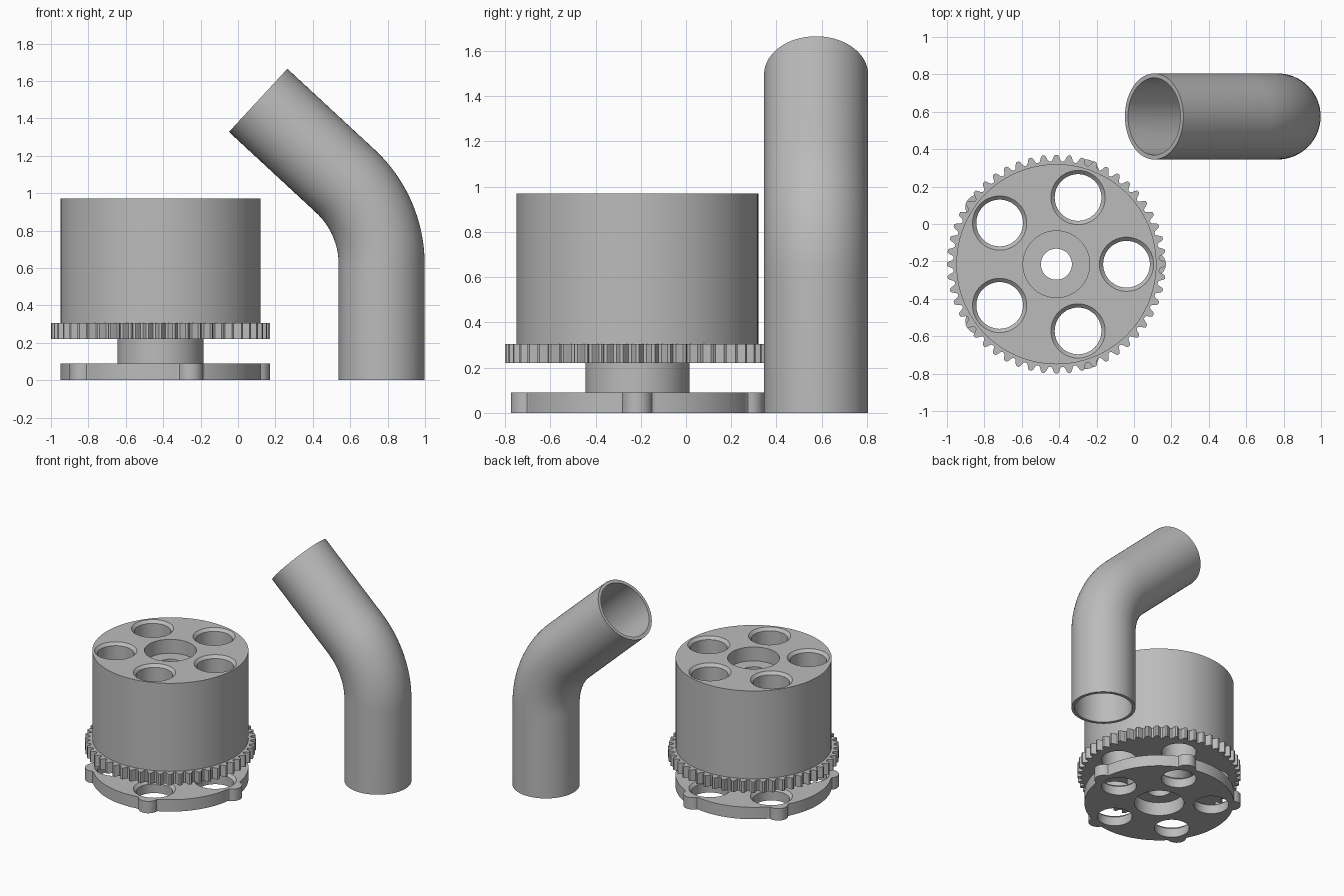
import bpy
import bmesh
from math import sin, cos, pi, sqrt, radians
from mathutils import Vector, Matrix

cube = bpy.data.objects.get("Cube")
if cube:
    bpy.data.objects.remove(cube, do_unlink=True)

AXIS = Vector((-0.415, -0.215, 0))   # centre line of the drum assembly
HUB_R, HOLE_RING, STEP = 0.535, 0.375, 2 * pi / 5

grey = bpy.data.materials.new("plain grey")
grey.use_nodes = True
colour = (0.5, 0.5, 0.5, 1)
grey.diffuse_color = colour
grey.node_tree.nodes["Principled BSDF"].inputs["Base Color"].default_value = colour


def make_object(name, bm, location):
    bmesh.ops.recalc_face_normals(bm, faces=bm.faces[:])
    mesh = bpy.data.meshes.new(name)
    bm.to_mesh(mesh)
    bm.free()
    mesh.materials.append(grey)
    obj = bpy.data.objects.new(name, mesh)
    obj.location = location
    bpy.context.collection.objects.link(obj)
    return obj


def smooth(obj):
    bpy.ops.object.select_all(action="DESELECT")
    obj.select_set(True)
    bpy.context.view_layer.objects.active = obj
    bpy.ops.object.shade_smooth_by_angle(angle=radians(35))


def extrude_outline(name, radius_at, count, z0, z1):
    """Solid slab whose outline is a radius given as a function of angle."""
    bm = bmesh.new()
    ring = []
    for i in range(count):
        a = 2 * pi * i / count
        r = radius_at(a)
        ring.append(bm.verts.new((r * cos(a), r * sin(a), z0)))
    face = bm.faces.new(ring)
    out = bmesh.ops.extrude_face_region(bm, geom=[face], use_keep_orig=True)
    top = [v for v in out["geom"] if isinstance(v, bmesh.types.BMVert)]
    bmesh.ops.translate(bm, verts=top, vec=(0, 0, z1 - z0))
    return make_object(name, bm, AXIS)


def lathe(bm, profile, centre, steps):
    """Spin a radius/height profile about a vertical axis through centre."""
    verts = [bm.verts.new((centre.x + r, centre.y, z)) for r, z in profile]
    edges = [bm.edges.new(pair) for pair in zip(verts, verts[1:])]
    bmesh.ops.spin(bm, geom=verts + edges, cent=centre, axis=(0, 0, 1),
                   angle=2 * pi, steps=steps, use_merge=False)


# Cutter: stepped centre bore and five chamfered through holes
bm = bmesh.new()
lathe(bm, [(0, -0.1), (0.178, -0.1), (0.178, 0.105), (0.083, 0.105),
           (0.083, 0.865), (0.178, 0.865), (0.178, 1.1), (0, 1.1)], Vector(), 64)
for k in range(5):
    lathe(bm, [(0, -0.1), (0.125, -0.1), (0.125, 0.07), (0.145, 0.09),
               (0.145, 0.18), (0.125, 0.2), (0.125, 0.95), (0.145, 0.97),
               (0.145, 1.1), (0, 1.1)],
          Matrix.Rotation(STEP * k, 3, "Z") @ Vector((HOLE_RING, 0, 0)), 48)
bmesh.ops.remove_doubles(bm, verts=bm.verts[:], dist=0.0001)
cutter = make_object("hole_cutter", bm, AXIS)
cutter.hide_render = True


# Outline rules
def gear_radius(a):
    wave = max(-1, min(1, 1.6 * cos(52 * a)))
    return 0.568 + 0.017 * wave


def lugged_radius(a):
    off = (a + STEP / 2) % STEP - STEP / 2
    reach, lug = 0.517, 0.068
    side = lug ** 2 - (reach * sin(off)) ** 2
    return max(HUB_R, reach * cos(off) + sqrt(side)) if side > 0 else HUB_R


# Drum, toothed ring, neck and lugged base plate, all pierced by the cutter
parts = [
    extrude_outline("drum", lambda a: HUB_R, 96, 0.305, 0.97),
    extrude_outline("toothed_ring", gear_radius, 52 * 10, 0.22, 0.305),
    extrude_outline("neck", lambda a: 0.23, 64, 0.09, 0.22),
    extrude_outline("base_plate", lugged_radius, 360, 0, 0.09),
]
for part in parts:
    mod = part.modifiers.new("holes", "BOOLEAN")
    mod.operation = "DIFFERENCE"
    mod.solver = "EXACT"
    mod.object = cutter
    bpy.context.view_layer.objects.active = part
    bpy.ops.object.modifier_apply(modifier=mod.name)
    smooth(part)
bpy.data.objects.remove(cutter, do_unlink=True)

# Bent pipe: straight leg, arc, straight leg, as a hollow tube
BEND, TURN, LEG, UPPER = 0.606, radians(47.2), 0.62, 0.635
stations = [(Vector((0, 0, 0)), 0)]
for i in range(17):
    t = TURN * i / 16
    stations.append((Vector((BEND * (cos(t) - 1), 0, LEG + BEND * sin(t))), t))
stations.append((stations[-1][0] + UPPER * Vector((-sin(TURN), 0, cos(TURN))), TURN))

bm = bmesh.new()
SIDES = 64
loops = []
for radius, path in ((0.23, stations), (0.206, stations[::-1])):
    for centre, tilt in path:
        turn = Matrix.Rotation(-tilt, 3, "Y")
        loops.append([bm.verts.new(centre + turn @ Vector(
            (radius * cos(2 * pi * j / SIDES), radius * sin(2 * pi * j / SIDES), 0)))
            for j in range(SIDES)])
for a, b in zip(loops, loops[1:] + loops[:1]):
    for j in range(SIDES):
        k = (j + 1) % SIDES
        bm.faces.new((a[j], a[k], b[k], b[j]))
smooth(make_object("bent_pipe", bm, (0.768, 0.575, 0)))
